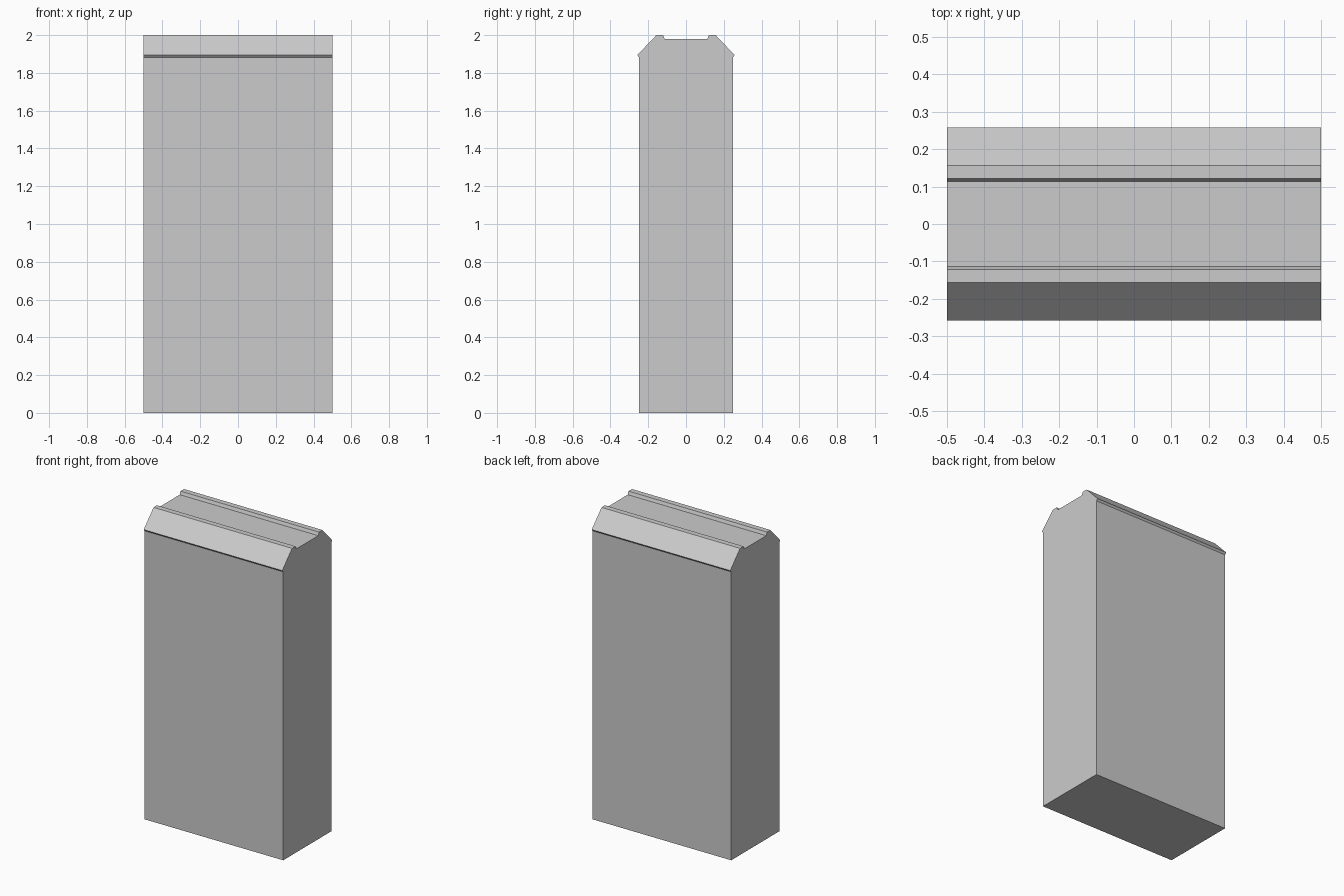
import bpy
import bmesh

if "Cube" in bpy.data.objects:
    bpy.data.objects.remove(bpy.data.objects["Cube"])

# Half of the barrier cross-section (y, z), from base up to the groove floor
half = [(0.248, 0.0), (0.248, 1.882), (0.258, 1.894),
        (0.157, 2.0), (0.121, 2.0), (0.113, 1.98)]
profile = half + [(-y, z) for y, z in reversed(half)]

# Sweep the mirrored cross-section along x
bm = bmesh.new()
end = bm.faces.new([bm.verts.new((-0.5, y, z)) for y, z in profile])
swept = bmesh.ops.extrude_face_region(bm, geom=[end], use_keep_orig=True)
moved = [v for v in swept["geom"] if isinstance(v, bmesh.types.BMVert)]
bmesh.ops.translate(bm, verts=moved, vec=(1.0, 0, 0))
bmesh.ops.recalc_face_normals(bm, faces=bm.faces[:])

# Wall block with chamfered, grooved cap
mesh = bpy.data.meshes.new("wall_block")
bm.to_mesh(mesh)
bm.free()
wall = bpy.data.objects.new("wall_block", mesh)
bpy.context.collection.objects.link(wall)
